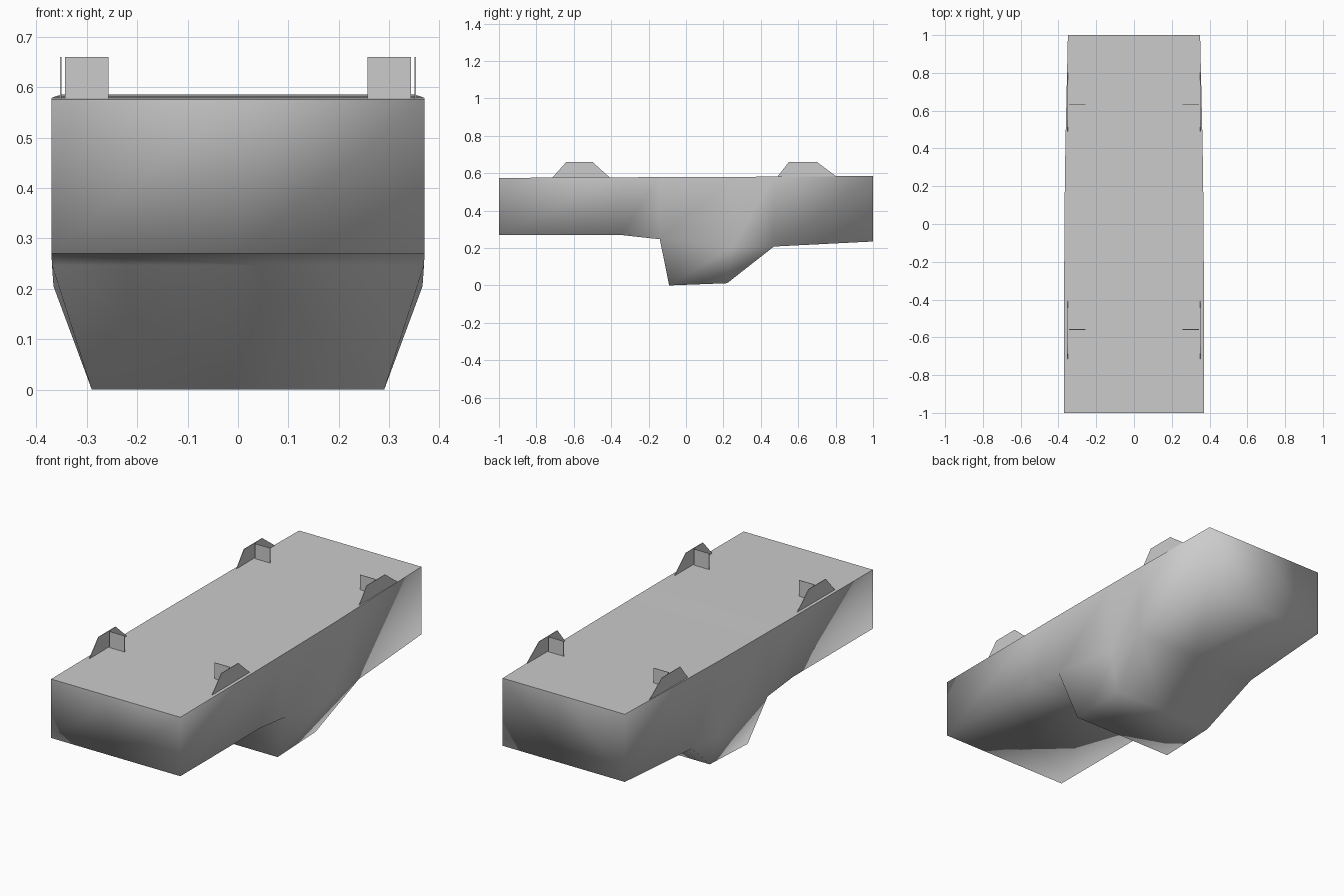
import bpy
import bmesh

cube = bpy.data.objects.get("Cube")
if cube:
    bpy.data.objects.remove(cube, do_unlink=True)

grey = bpy.data.materials.new("plain grey")
grey.use_nodes = True
colour = (0.6, 0.6, 0.6, 1)
grey.diffuse_color = colour
grey.node_tree.nodes["Principled BSDF"].inputs["Base Color"].default_value = colour


def finish(bm, name):
    bmesh.ops.recalc_face_normals(bm, faces=bm.faces)
    mesh = bpy.data.meshes.new(name)
    bm.to_mesh(mesh)
    bm.free()
    mesh.materials.append(grey)
    obj = bpy.data.objects.new(name, mesh)
    bpy.context.collection.objects.link(obj)
    return obj


def hull_body():
    """Long slab with a tapered keel, lofted through cross-sections."""
    # y, half width, underside height, top height
    stations = [(-1, .37, .27, .575), (-.35, .37, .27, .578), (-.14, .369, .247, .579),
                (.25, .366, .205, .58), (.47, .362, .208, .582), (1, .35, .235, .585)]
    bm = bmesh.new()
    rings = []
    for y, w, low, top in stations:
        section = [(-w, low), (0, low), (w, low), (w, top), (0, top), (-w, top)]
        rings.append([bm.verts.new((x, y, z)) for x, z in section])
    for i, (a, b) in enumerate(zip(rings, rings[1:])):
        for k in range(6):
            if k < 2 and i in (2, 3):
                continue  # underside opening covered by the keel
            n = (k + 1) % 6
            bm.faces.new((a[k], a[n], b[n], b[k]))
    for ring in (rings[0], rings[-1]):
        bm.faces.new((ring[0], ring[1], ring[4], ring[5]))
        bm.faces.new((ring[1], ring[2], ring[3], ring[4]))

    # Keel
    front, back = [[bm.verts.new((x, y, z)) for x in (-.29, 0, .29)]
                   for y, z in ((-.09, 0), (.22, .012))]
    for k in range(2):
        bm.faces.new((rings[2][k], rings[2][k + 1], front[k + 1], front[k]))
        bm.faces.new((front[k], front[k + 1], back[k + 1], back[k]))
        bm.faces.new((back[k], back[k + 1], rings[4][k + 1], rings[4][k]))
    for k in (0, 2):
        bm.faces.new((rings[2][k], front[k], rings[3][k]))
        bm.faces.new((front[k], back[k], rings[3][k]))
        bm.faces.new((back[k], rings[4][k], rings[3][k]))
    bmesh.ops.recalc_face_normals(bm, faces=bm.faces)

    # Soft sides and underside, crisp flat deck and keel shoulders
    for f in bm.faces:
        f.smooth = True
    for e in bm.edges:
        ups = [f.normal.z > .9 for f in e.link_faces]
        shoulder = all(v in (rings[2][k], rings[3][k]) for v in e.verts for k in [0]) or \
            all(v in (rings[2][2], rings[3][2]) for v in e.verts)
        if any(ups) != all(ups) or shoulder:
            e.smooth = False
    return finish(bm, "slab_body")


def plate(name, points, offset):
    """Thin upright plate: the outline swept along a short offset."""
    bm = bmesh.new()
    face = bm.faces.new([bm.verts.new(p) for p in points])
    moved = bmesh.ops.extrude_face_region(bm, geom=[face])["geom"]
    bmesh.ops.translate(bm, vec=offset, verts=[v for v in moved if isinstance(v, bmesh.types.BMVert)])
    return finish(bm, name)


hull_body()

# Four lugs on the deck: a side gusset plus a square cross plate
gussets = {"front": [(-.72, .57), (-.40, .57), (-.50, .66), (-.64, .66)],
           "back": [(.48, .57), (.82, .57), (.70, .66), (.55, .66)]}
for end, outline in gussets.items():
    mid = -.56 if end == "front" else .63
    for side, s in (("left", 1), ("right", -1)):
        plate(f"{end}_{side}_gusset", [(s * .35, y, z) for y, z in outline], (s * .003, 0, 0))
        square = [(s * x, mid, z) for x, z in ((.257, .57), (.343, .57), (.343, .66), (.257, .66))]
        plate(f"{end}_{side}_cross_plate", square, (0, .003, 0))
